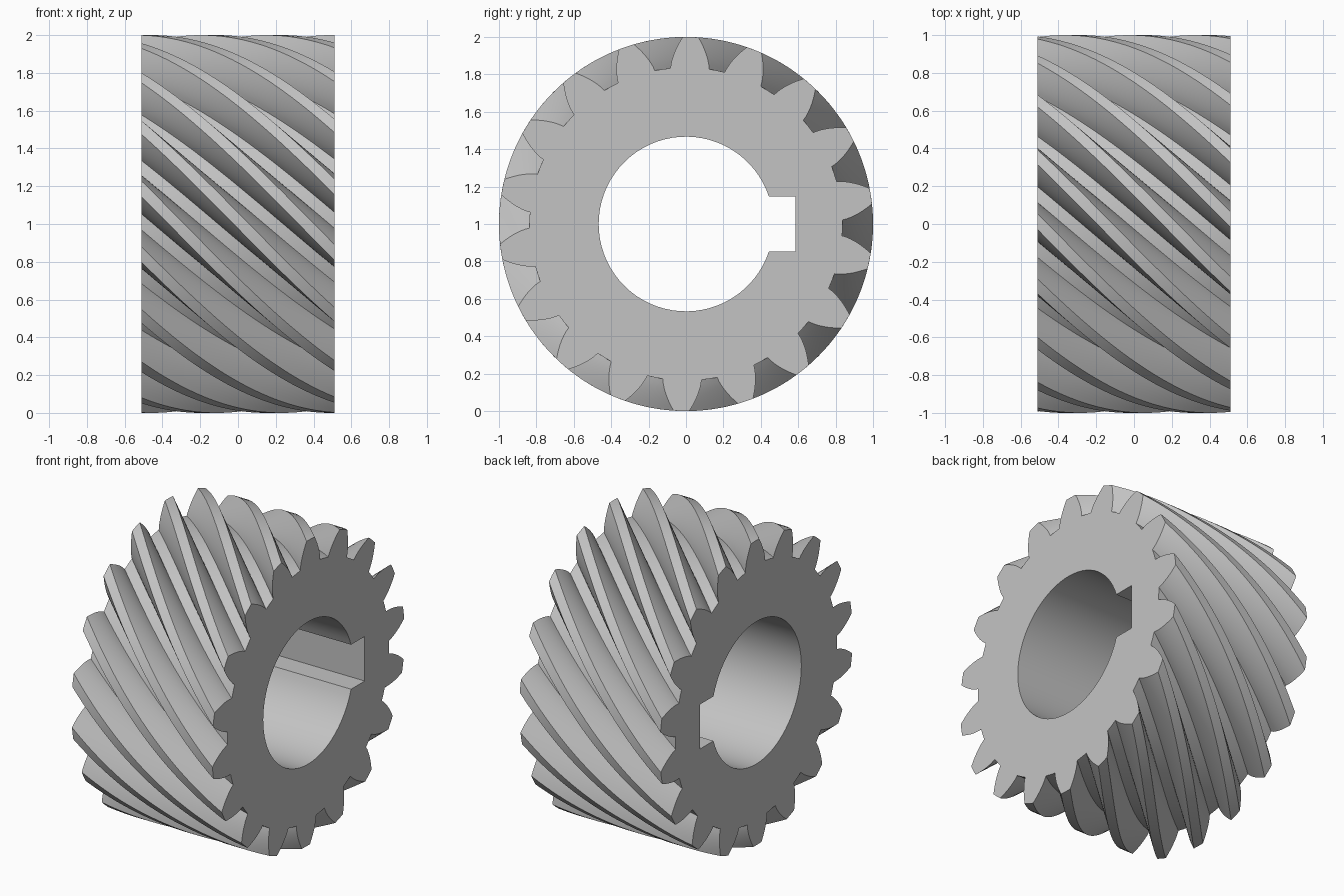
import bpy, bmesh
from math import sin, cos, tan, acos, asin, radians, pi, tau

cube = bpy.data.objects.get("Cube")
if cube:
    bpy.data.objects.remove(cube, do_unlink=True)

# Gear dimensions
TEETH = 18
HALF_WIDTH = 0.51
TIP_R, PITCH_R, ROOT_R = 1.0, 0.927, 0.837
BASE_R = PITCH_R * cos(radians(27))
BORE_R, KEY_Y, KEY_HALF = 0.467, 0.585, 0.146
TWIST = radians(59.3)
END_ANGLE = radians(8.6)
SLICES = 40


def involute(r):
    a = acos(min(1, BASE_R / r))
    return tan(a) - a


def tooth_half_angle(r):
    return pi / (2 * TEETH) + involute(PITCH_R) - involute(r)


def gear_profile():
    """Polar points (radius, angle) of the toothed outline."""
    radii = [ROOT_R + (TIP_R - ROOT_R) * i / 7 for i in range(8)]
    flank = [(r, -tooth_half_angle(r)) for r in radii]
    tooth = flank + [(TIP_R, 0)] + [(r, -a) for r, a in reversed(flank)]
    tooth.append((ROOT_R, pi / TEETH))
    return [(r, a + tau * k / TEETH) for k in range(TEETH) for r, a in tooth]


def bore_profile():
    """Points (y, z) of the round bore with its keyway."""
    start = asin(KEY_HALF / BORE_R)
    steps = 64
    arc = [start + (tau - 2 * start) * i / steps for i in range(steps + 1)]
    points = [(BORE_R * cos(a), BORE_R * sin(a)) for a in arc]
    return points + [(KEY_Y, -KEY_HALF), (KEY_Y, KEY_HALF)]


def add_ring(bm, x, points):
    return [bm.verts.new((x, y, z + 1)) for y, z in points]


def skin(bm, a, b):
    for i in range(len(a)):
        j = (i + 1) % len(a)
        bm.faces.new((a[i], a[j], b[j], b[i]))


bm = bmesh.new()

# Helical teeth
outline = gear_profile()
rings = []
for s in range(SLICES + 1):
    t = s / SLICES
    turn = END_ANGLE + TWIST * (t - 1)
    x = HALF_WIDTH * (2 * t - 1)
    rings.append(add_ring(bm, x, [(r * cos(a + turn), r * sin(a + turn)) for r, a in outline]))
for a, b in zip(rings, rings[1:]):
    skin(bm, a, b)

# Bore and keyway
bore = [add_ring(bm, x, bore_profile()) for x in (-HALF_WIDTH, HALF_WIDTH)]
skin(bm, bore[1], bore[0])

# Flat end faces
for outer, inner, side in ((rings[0], bore[0], -1), (rings[-1], bore[1], 1)):
    edges = [bm.edges.get((loop[i - 1], loop[i])) for loop in (outer, inner) for i in range(len(loop))]
    bmesh.ops.triangle_fill(bm, edges=edges, use_beauty=True, normal=(side, 0, 0))
bmesh.ops.recalc_face_normals(bm, faces=bm.faces)

mesh = bpy.data.meshes.new("helical_gear")
bm.to_mesh(mesh)
bm.free()
gear = bpy.data.objects.new("helical_gear", mesh)
bpy.context.collection.objects.link(gear)

# Steel grey
steel = bpy.data.materials.new("steel_grey")
steel.use_nodes = True
colour = (0.55, 0.55, 0.55, 1)
steel.diffuse_color = colour
steel.node_tree.nodes["Principled BSDF"].inputs["Base Color"].default_value = colour
mesh.materials.append(steel)

bpy.ops.object.select_all(action="DESELECT")
gear.select_set(True)
bpy.context.view_layer.objects.active = gear
bpy.ops.object.shade_smooth_by_angle(angle=radians(25))
